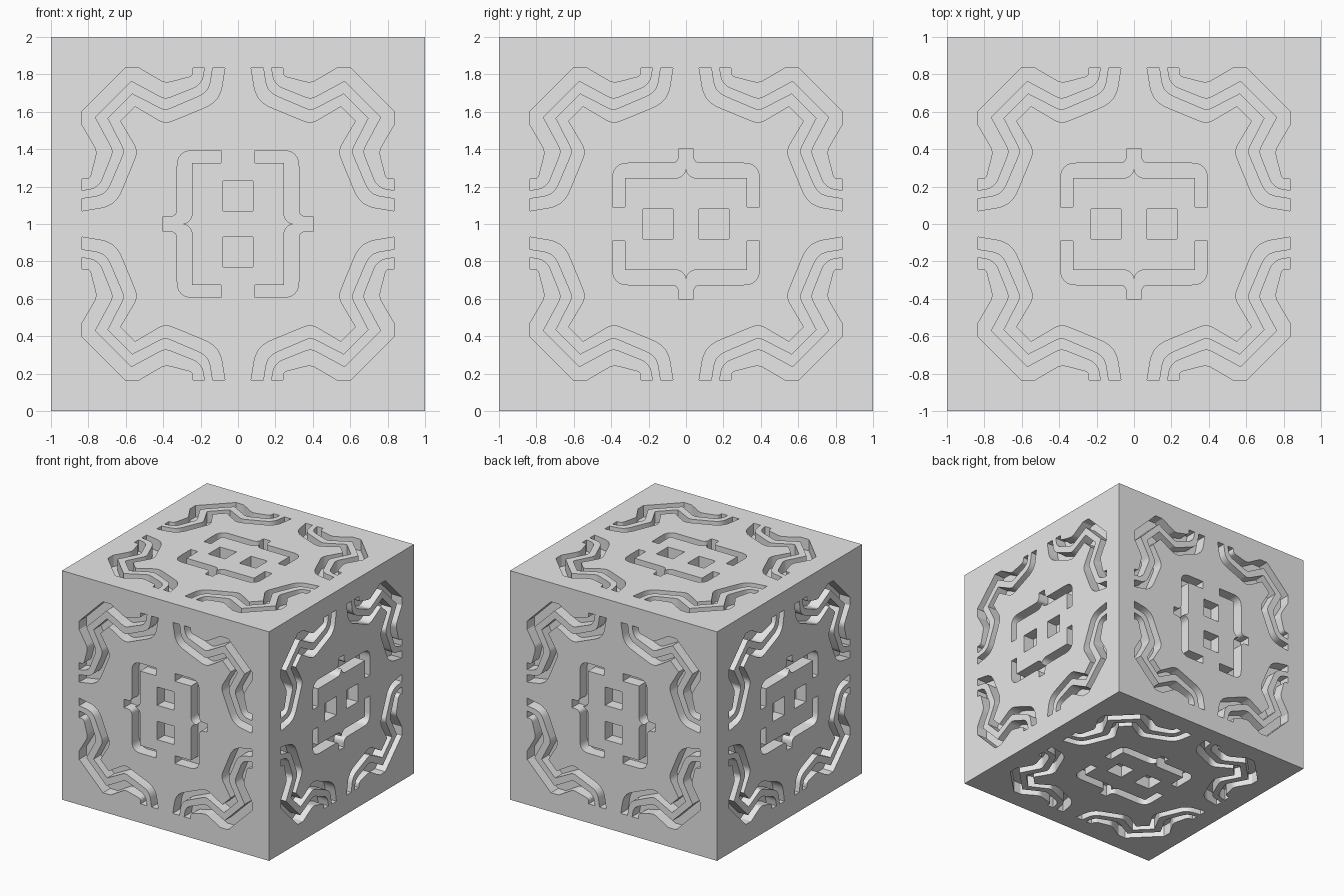
import bpy, bmesh
from mathutils import Vector

old = bpy.data.objects.get("Cube")
if old:
    bpy.data.objects.remove(old, do_unlink=True)

DEPTH = 0.1
STEPS = 6


def rounded(path):
    """Turn (x, y, radius) corners into a 2D polyline with rounded bends."""
    out = []
    for i, (x, y, r) in enumerate(path):
        p = Vector((x, y))
        if r == 0:
            out.append(p)
            continue
        before = Vector(path[i - 1][:2])
        after = Vector(path[(i + 1) % len(path)][:2])
        a = p + (before - p).normalized() * r
        b = p + (after - p).normalized() * r
        for k in range(STEPS + 1):
            t = k / STEPS
            out.append(a * (1 - t) ** 2 + p * 2 * t * (1 - t) + b * t * t)
    return out


def corner_line(half):
    """Mirror half a zigzag line across the diagonal of the face."""
    pts = rounded(half)
    return pts + [Vector((p.y, p.x)) for p in reversed(pts)]


def band(outer, inner):
    return corner_line(outer) + corner_line(inner)[::-1]


# Zigzag corner grooves
outer_groove = band(
    [(.24, .834, 0), (.24, .79, .025), (.39, .752, .03), (.53, .834, 0), (.604, .834, 0)],
    [(.18, .834, 0), (.195, .745, .05), (.39, .668, .03), (.57, .765, 0)])
inner_groove = band(
    [(.135, .834, 0), (.155, .705, .06), (.39, .605, .03), (.565, .695, 0)],
    [(.07, .834, 0), (.10, .655, .08), (.39, .535, .045), (.55, .63, 0)])

# Brace around the face centre, mirrored about its pointed tip
half_brace = rounded([
    (.037, .403, 0), (.037, .325, .045), (.393, .325, .085), (.393, .09, 0),
    (.325, .09, 0), (.325, .245, 0), (.012, .245, .05), (0, .295, 0)])
brace = half_brace + [Vector((-p.x, p.y)) for p in reversed(half_brace[:-1])]

# Square pocket beside the face centre
pocket = [Vector(p) for p in ((.07, -.08), (.23, -.08), (.23, .08), (.07, .08))]


def add_prism(bm, outline, axis, side, su, sv):
    """Sink an outline into the face that looks along the given axis."""
    def ring(level):
        verts = []
        for p in outline:
            co = Vector((0, 0, 0))
            co[axis] = side * level
            co[(axis + 1) % 3] = p.x * su
            co[(axis + 2) % 3] = p.y * sv
            verts.append(bm.verts.new(co + Vector((0, 0, 1))))
        return verts
    low, high = ring(1 - DEPTH), ring(1.05)
    bm.faces.new(low)
    bm.faces.new(high)
    n = len(low)
    for i in range(n):
        j = (i + 1) % n
        bm.faces.new((low[i], low[j], high[j], high[i]))


def make_object(name, bm):
    mesh = bpy.data.meshes.new(name)
    bm.to_mesh(mesh)
    bm.free()
    obj = bpy.data.objects.new(name, mesh)
    bpy.context.collection.objects.link(obj)
    return obj


# Cutter holding the grooves of all six faces
bm = bmesh.new()
for axis in range(3):
    for side in (-1, 1):
        for s in (-1, 1):
            add_prism(bm, brace, axis, side, 1, s)
            add_prism(bm, pocket, axis, side, s, 1)
            for t in (-1, 1):
                add_prism(bm, outer_groove, axis, side, s, t)
                add_prism(bm, inner_groove, axis, side, s, t)
bmesh.ops.recalc_face_normals(bm, faces=bm.faces)
cutter = make_object("groove_cutter", bm)
cutter.hide_render = True

# Cube body
bm = bmesh.new()
bmesh.ops.create_cube(bm, size=2)
bmesh.ops.translate(bm, verts=bm.verts, vec=(0, 0, 1))
body = make_object("engraved_cube", bm)

grey = bpy.data.materials.new("light_grey")
grey.use_nodes = True
colour = (0.8, 0.8, 0.8, 1)
grey.diffuse_color = colour
grey.node_tree.nodes["Principled BSDF"].inputs["Base Color"].default_value = colour
body.data.materials.append(grey)
cutter.data.materials.append(grey)

# Carve the grooves, then drop the cutter
cut = body.modifiers.new("grooves", 'BOOLEAN')
cut.operation = 'DIFFERENCE'
cut.solver = 'EXACT'
cut.object = cutter
bpy.ops.object.select_all(action='DESELECT')
body.select_set(True)
bpy.context.view_layer.objects.active = body
bpy.ops.object.modifier_apply(modifier=cut.name)
bpy.data.objects.remove(cutter, do_unlink=True)
bpy.ops.object.shade_smooth_by_angle()
